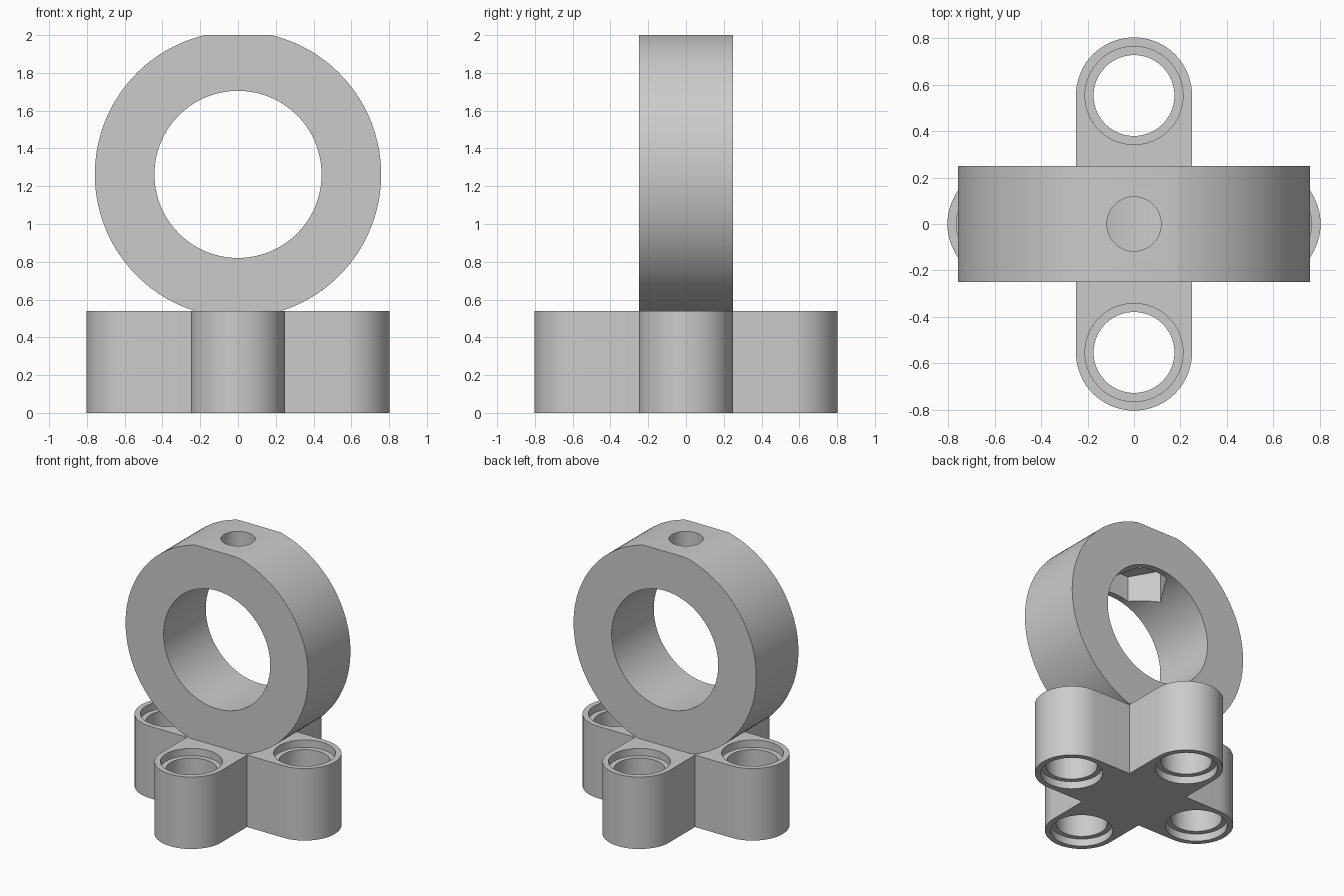
import bpy, bmesh
from math import pi, sin, cos, acos, radians
from mathutils import Matrix

if "Cube" in bpy.data.objects:
    bpy.data.objects.remove(bpy.data.objects["Cube"])

GREY = (0.6, 0.6, 0.6, 1)
mat = bpy.data.materials.new("light grey plastic")
mat.use_nodes = True
mat.diffuse_color = GREY
mat.node_tree.nodes["Principled BSDF"].inputs["Base Color"].default_value = GREY

ARM_WIDTH = 0.25      # half width of an arm, also its end radius
ARM_CENTRE = 0.553    # distance of each hole from the middle
BASE_TOP = 0.54
RING_Z, RING_OUT, RING_IN = 1.2625, 0.758, 0.4425


def arc(radius, start, end, n, cx=0, cy=0):
    return [(cx + radius * cos(start + (end - start) * i / n),
             cy + radius * sin(start + (end - start) * i / n)) for i in range(n + 1)]


def circle(radius, n):
    return arc(radius, 0, 2 * pi, n)[:-1]


def loft(name, sections, matrix=Matrix()):
    """Closed solid through a stack of (outline, height) sections."""
    bm = bmesh.new()
    rows = [[bm.verts.new((x, y, z)) for x, y in pts] for pts, z in sections]
    for low, high in zip(rows, rows[1:]):
        for i in range(len(low)):
            j = (i + 1) % len(low)
            bm.faces.new((low[i], low[j], high[j], high[i]))
    bm.faces.new(rows[0][::-1])
    bm.faces.new(rows[-1])
    bm.transform(matrix)
    bmesh.ops.recalc_face_normals(bm, faces=bm.faces)
    mesh = bpy.data.meshes.new(name)
    bm.to_mesh(mesh)
    bm.free()
    mesh.materials.append(mat)
    obj = bpy.data.objects.new(name, mesh)
    bpy.context.collection.objects.link(obj)
    return obj


def select(obj):
    bpy.ops.object.select_all(action='DESELECT')
    obj.select_set(True)
    bpy.context.view_layer.objects.active = obj


def cut(obj, cutter):
    cutter.hide_render = True
    select(obj)
    mod = obj.modifiers.new("cut", 'BOOLEAN')
    mod.operation = 'DIFFERENCE'
    mod.solver = 'EXACT'
    mod.object = cutter
    bpy.ops.object.modifier_apply(modifier=mod.name)
    bpy.data.objects.remove(cutter)


# Cross base: four round-ended arms meeting at inner corners
outline = []
for k in range(4):
    a = k * pi / 2
    outline += arc(ARM_WIDTH, a - pi / 2, a + pi / 2, 32,
                   ARM_CENTRE * cos(a), ARM_CENTRE * sin(a))
    corner = ARM_WIDTH * 2 ** 0.5
    outline.append((corner * cos(a + pi / 4), corner * sin(a + pi / 4)))
base = loft("cross_base", [(outline, 0), (outline, BASE_TOP)])

# Pin holes with a shallow counterbore at both ends
wide, narrow, depth = circle(0.211, 64), circle(0.174, 64), 0.055
for k in range(4):
    place = Matrix.Rotation(k * pi / 2, 4, 'Z') @ Matrix.Translation((ARM_CENTRE, 0, 0))
    cut(base, loft("pin_hole_cutter", [
        (wide, -0.1), (wide, depth), (narrow, depth),
        (narrow, BASE_TOP - depth), (wide, BASE_TOP - depth), (wide, BASE_TOP + 0.1)], place))

# Upright ring with a flat on top
stand = Matrix.Translation((0, 0, RING_Z)) @ Matrix.Rotation(pi / 2, 4, 'X')
half_flat = acos((2 - RING_Z) / RING_OUT)
rim = arc(RING_OUT, pi / 2 + half_flat, 2.5 * pi - half_flat, 120)
ring = loft("clamp_ring", [(rim, -0.25), (rim, 0.25)], stand)
bore = circle(RING_IN, 96)
cut(ring, loft("bore_cutter", [(bore, -0.4), (bore, 0.4)], stand))

# Screw hole through the flat, with a hexagonal nut pocket inside the bore
screw, nut = circle(0.117, 48), circle(0.236, 6)
cut(ring, loft("nut_cutter", [(nut, 1.5), (nut, 1.88)]))
cut(ring, loft("screw_cutter", [(screw, 1.5), (screw, 2.1)]))

for part in (base, ring):
    select(part)
    bpy.ops.object.shade_smooth_by_angle(angle=radians(30))
